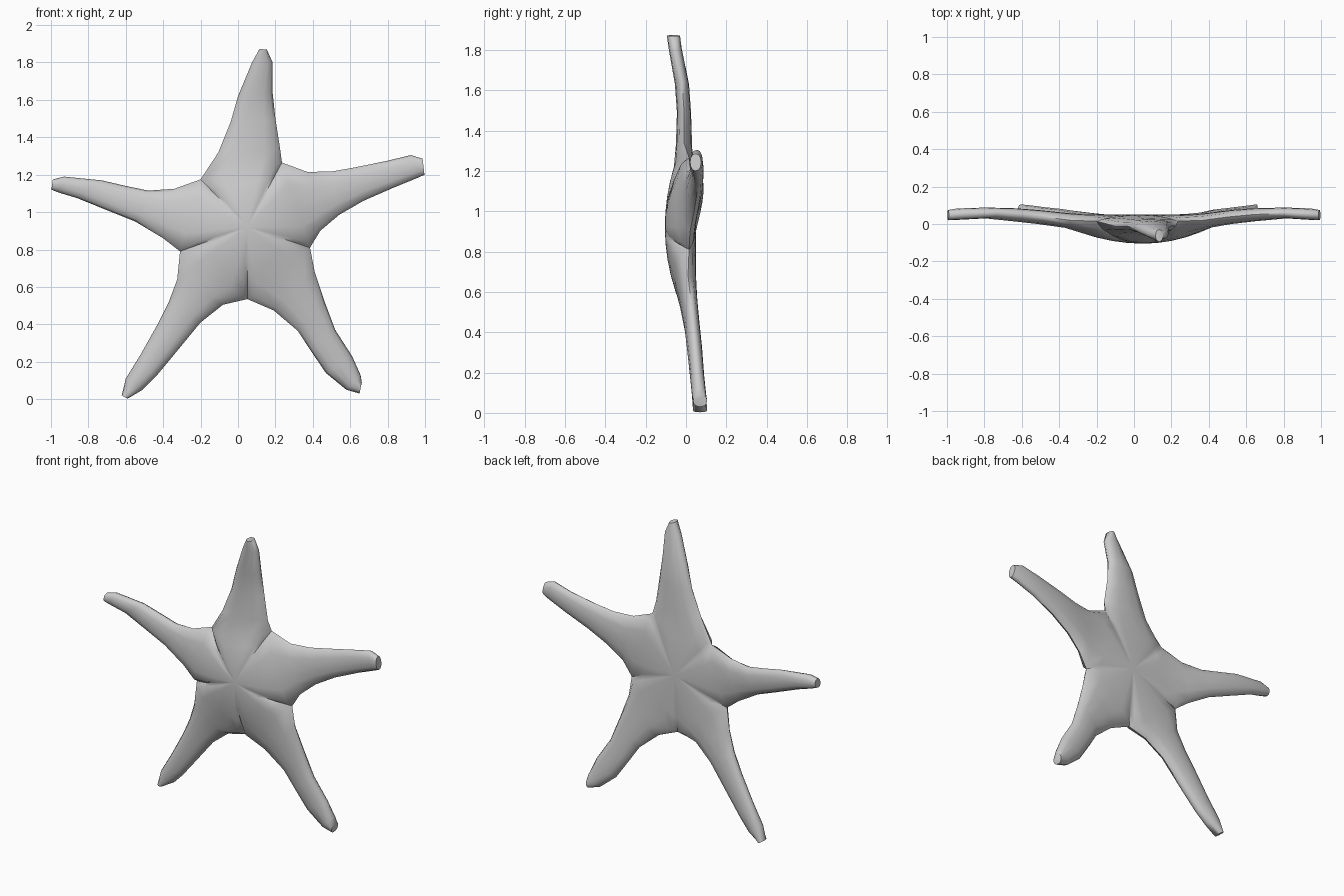
import bpy, bmesh, math
from mathutils import Vector

if "Cube" in bpy.data.objects:
    bpy.data.objects.remove(bpy.data.objects["Cube"])

SEG = 12                      # points around each arm section
CENTRE = Vector((0.05, 0, 0.92))
FRONT_Y, BACK_Y = -0.105, 0.05
VALLEY_Y = 0.015

# notches between the arms, clockwise seen from the front (x, z)
TL, TR, R, B, L = (-.20, 1.175), (.235, 1.265), (.385, .81), (.05, .535), (-.31, .79)

# depth (front y, back y) along each kind of arm
TOP_Y = [(-.06, .035), (-.05, .03), (-.045, .025), (-.055, .015), (-.085, -.02), (-.095, -.03)]
SIDE_Y = [(-.055, .05), (-.02, .06), (0, .075), (.015, .085), (.03, .088), (.022, .083), (.02, .075)]
LEG_Y = [(-.06, .05), (-.035, .055), (-.01, .065), (.005, .08), (.02, .09), (.03, .1), (.035, .105)]

# both outline edges of each arm, body to tip
ARMS = [
    ([TL, (-.105, 1.32), (-.04, 1.48), (0, 1.62), (.075, 1.80), (.115, 1.873)],
     [TR, (.225, 1.34), (.20, 1.50), (.185, 1.64), (.185, 1.80), (.155, 1.868)], TOP_Y),
    ([TR, (.37, 1.215), (.50, 1.217), (.63, 1.24), (.80, 1.275), (.925, 1.305), (.987, 1.285)],
     [R, (.44, .90), (.54, .985), (.67, 1.06), (.83, 1.13), (.965, 1.185), (.997, 1.20)], SIDE_Y),
    ([R, (.41, .68), (.46, .53), (.52, .37), (.61, .23), (.655, .13), (.662, .09)],
     [B, (.19, .475), (.32, .365), (.385, .265), (.47, .14), (.58, .05), (.65, .03)], LEG_Y),
    ([B, (-.08, .505), (-.20, .41), (-.34, .24), (-.44, .12), (-.51, .05), (-.59, .003)],
     [L, (-.325, .64), (-.37, .52), (-.43, .40), (-.52, .24), (-.60, .11), (-.622, .02)], LEG_Y),
    ([L, (-.40, .86), (-.55, .95), (-.70, 1.01), (-.86, 1.075), (-.96, 1.105), (-.998, 1.12)],
     [TL, (-.34, 1.125), (-.48, 1.115), (-.60, 1.14), (-.73, 1.17), (-.93, 1.19), (-.99, 1.175)], SIDE_Y),
]


def section(a, b, front, back, edge):
    """Rounded cross-section between two outline points."""
    pts = []
    for k in range(SEG):
        t = 2 * math.pi * k / SEG
        u = (1 - math.cos(t)) / 2
        s = math.sin(t)
        peak = front if s > 0 else back
        y = edge + (peak - edge) * abs(s) ** 0.85
        pts.append(Vector((a[0] + (b[0] - a[0]) * u, y, a[1] + (b[1] - a[1]) * u)))
    return pts


bm = bmesh.new()


def add(points):
    return [bm.verts.new(p) for p in points]


for left, right, depth in ARMS:
    # arm tube
    rings = []
    for i, (a, b, (f, k)) in enumerate(zip(left, right, depth)):
        edge = VALLEY_Y if i == 0 else (f + k) / 2
        rings.append(add(section(a, b, f, k, edge)))
    for r0, r1 in zip(rings, rings[1:]):
        for k in range(SEG):
            n = (k + 1) % SEG
            bm.faces.new((r0[k], r0[n], r1[n], r1[k]))
    bm.faces.new(rings[-1])

    # body sector, domed front and flat back
    half = SEG // 2
    for ids, peak in ((range(half + 1), FRONT_Y), (range(half, SEG + 1), BACK_Y)):
        outer = [rings[0][k % SEG] for k in ids]
        prev = outer
        for s in (0.75, 0.5, 0.25):
            pts = []
            for v in outer:
                p = CENTRE.lerp(v.co, s)
                p.y = v.co.y + (peak - v.co.y) * (1 - s * s)
                pts.append(p)
            cur = add(pts)
            for k in range(half):
                bm.faces.new((prev[k], prev[k + 1], cur[k + 1], cur[k]))
            prev = cur
        mid = bm.verts.new((CENTRE.x, peak, CENTRE.z))
        for k in range(half):
            bm.faces.new((prev[k], prev[k + 1], mid))

bmesh.ops.remove_doubles(bm, verts=bm.verts, dist=0.0005)
bmesh.ops.recalc_face_normals(bm, faces=bm.faces)
mesh = bpy.data.meshes.new("starfish_body")
bm.to_mesh(mesh)
bm.free()
star = bpy.data.objects.new("starfish_body", mesh)
bpy.context.collection.objects.link(star)
bpy.context.view_layer.objects.active = star
star.select_set(True)
bpy.ops.object.shade_smooth_by_angle(angle=math.radians(60))
